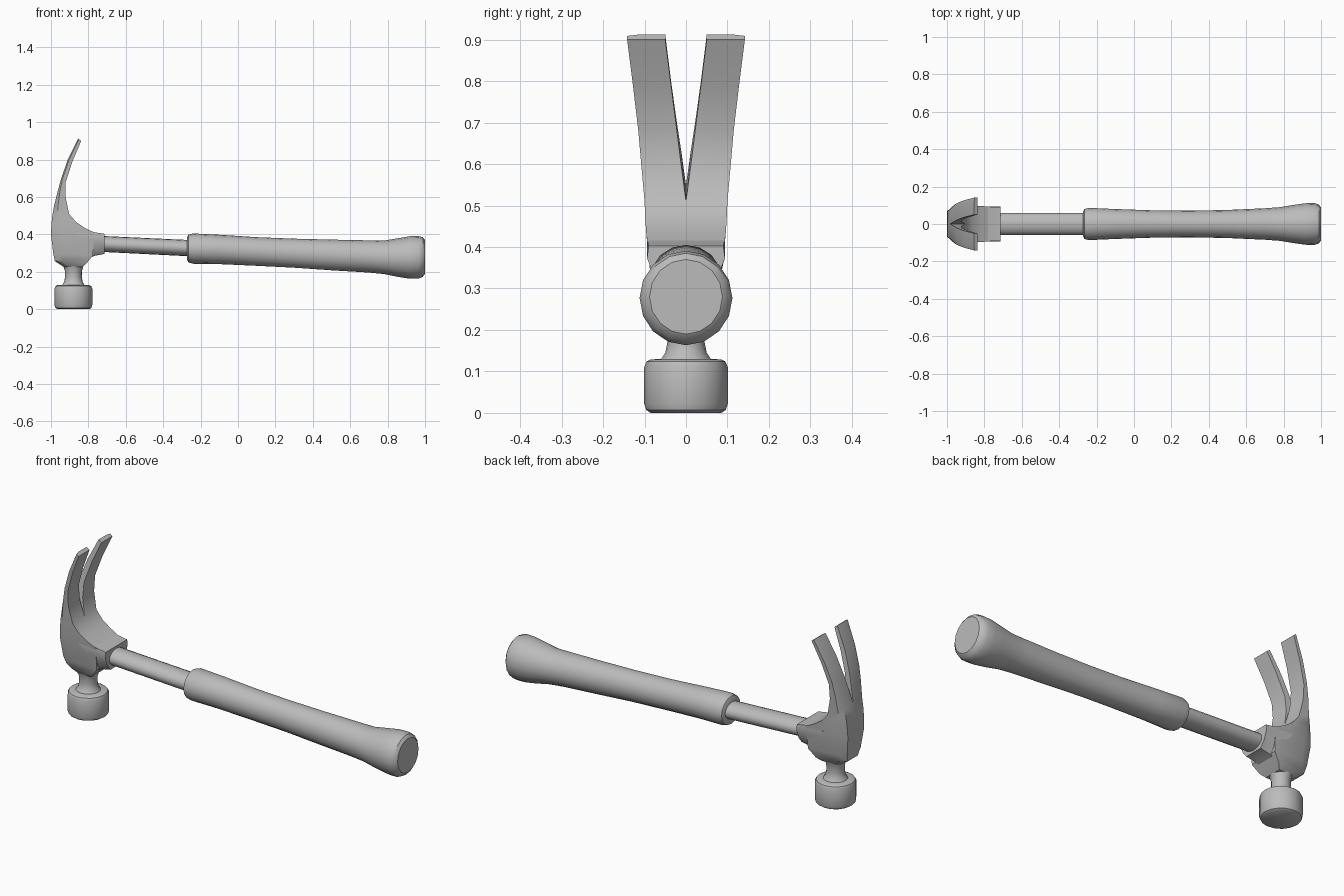
import bpy, bmesh, math

cube = bpy.data.objects.get("Cube")
if cube:
    bpy.data.objects.remove(cube, do_unlink=True)

steel = bpy.data.materials.new("mid grey")
steel.use_nodes = True
GREY = (0.5, 0.5, 0.5, 1)
steel.diffuse_color = GREY
steel.node_tree.nodes["Principled BSDF"].inputs["Base Color"].default_value = GREY


def loft(name, rings, mirror=False, angle=35):
    """Skin a list of equal-length point rings and cap both ends."""
    bm = bmesh.new()
    rows = [[bm.verts.new(p) for p in ring] for ring in rings]
    n = len(rows[0])
    for a, b in zip(rows, rows[1:]):
        for i in range(n):
            j = (i + 1) % n
            bm.faces.new((a[i], a[j], b[j], b[i]))
    bm.faces.new(rows[0])
    bm.faces.new(rows[-1])
    bmesh.ops.recalc_face_normals(bm, faces=bm.faces)
    if mirror:  # drop the faces lying on the mirror plane
        inner = [f for f in bm.faces if all(abs(v.co.y) < 1e-5 for v in f.verts)]
        bmesh.ops.delete(bm, geom=inner, context='FACES')
    mesh = bpy.data.meshes.new(name)
    bm.to_mesh(mesh)
    bm.free()
    mesh.materials.append(steel)
    ob = bpy.data.objects.new(name, mesh)
    bpy.context.collection.objects.link(ob)
    bpy.ops.object.select_all(action='DESELECT')
    ob.select_set(True)
    bpy.context.view_layer.objects.active = ob
    if mirror:
        mod = ob.modifiers.new("Mirror", 'MIRROR')
        mod.use_axis = (False, True, False)
        bpy.ops.object.modifier_apply(modifier=mod.name)
    bpy.ops.object.shade_smooth_by_angle(angle=math.radians(angle))
    return ob


def circle(n=16):
    return [(math.cos(2 * math.pi * i / n), math.sin(2 * math.pi * i / n)) for i in range(n)]


def bar_ring(x, low, high, ry):
    mid, rz = (low + high) / 2, (high - low) / 2
    return [(x, c * ry, mid + s * rz) for c, s in circle()]


# Grip: x, lowest z, highest z, half width
grip = [(-.272, .265, .385, .065), (-.265, .25, .398, .08), (-.24, .243, .405, .086),
        (-.1, .241, .398, .08), (.1, .232, .385, .073), (.3, .222, .377, .071),
        (.5, .208, .372, .075), (.7, .196, .368, .084), (.78, .188, .367, .09),
        (.86, .172, .38, .103), (.92, .163, .39, .111), (.965, .163, .391, .112),
        (.988, .173, .385, .104), (1.0, .19, .37, .088)]
loft("grip", [bar_ring(*g) for g in grip])

# Shaft between head and grip
loft("shaft", [bar_ring(-.8, .31, .395, .06), bar_ring(-.2, .28, .367, .06)])

# Striking face and neck, turned about z: radius, height
poll = [(.085, 0), (.096, .007), (.101, .022), (.101, .11), (.095, .124), (.085, .129),
        (.06, .13), (.05, .145), (.045, .17), (.046, .205), (.055, .235), (.065, .26)]
loft("striking_face", [[(-.88 + c * r, s * r, z) for c, s in circle()] for r, z in poll])

# Head body and split claw: outer x, z, inner x, z, half width, half slot
stations = [(-.93, .225, -.83, .225, .048, 0), (-.98, .258, -.81, .245, .068, 0),
            (-.988, .30, -.775, .288, .082, 0), (-1.0, .40, -.77, .41, .093, 0),
            (-.997, .46, -.82, .435, .096, 0), (-.992, .505, -.865, .465, .098, 0),
            (-.984, .55, -.903, .51, .1, 0), (-.963, .635, -.922, .6, .108, .012),
            (-.945, .70, -.921, .68, .115, .022), (-.91, .80, -.885, .79, .128, .036),
            (-.855, .912, -.838, .90, .142, .05)]


def claw_ring(xo, zo, xi, zi, w, slot):
    def at(t, y):
        return (xo + (xi - xo) * t, y, zo + (zi - zo) * t)
    return [at(0, slot), at(0, w - .025), at(.25, w), at(1, w), at(1, slot)]


loft("head_and_claw", [claw_ring(*s) for s in stations], mirror=True)


# Socket collar that takes the shaft
def collar_ring(x, low, high):
    half = [(.05, low), (.075, low + .03), (.094, high - .03), (.09, high)]
    return [(x, y, z) for y, z in half] + [(x, -y, z) for y, z in reversed(half)]


loft("shaft_collar", [collar_ring(-.87, .25, .44), collar_ring(-.82, .255, .428),
                      collar_ring(-.77, .285, .412), collar_ring(-.715, .295, .403)])
